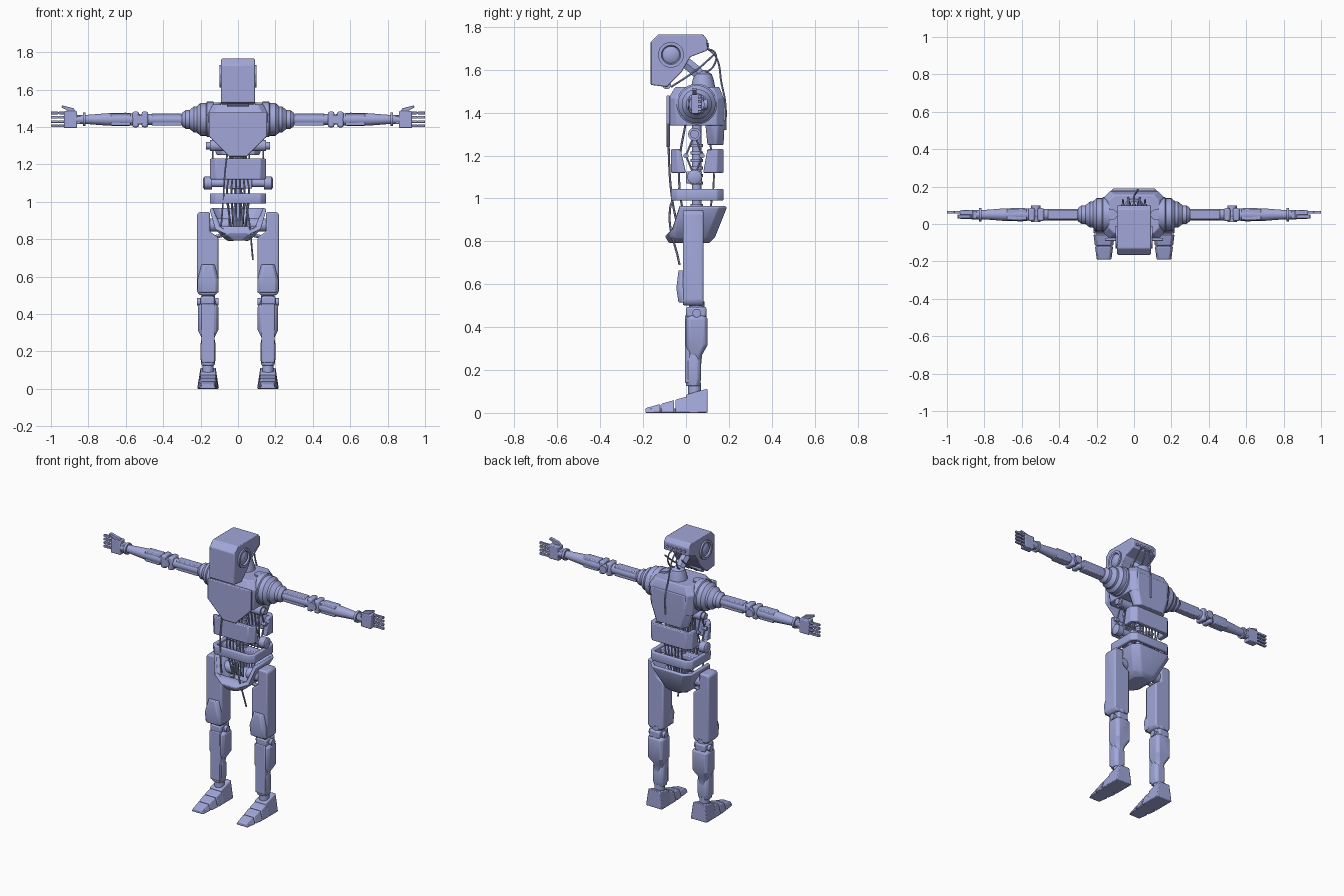
import bpy, bmesh, math

cube = bpy.data.objects.get("Cube")
if cube:
    bpy.data.objects.remove(cube, do_unlink=True)

material = bpy.data.materials.new("periwinkle")
material.use_nodes = True
material.diffuse_color = (.36, .39, .7, 1)
material.node_tree.nodes["Principled BSDF"].inputs["Base Color"].default_value = material.diffuse_color

# Shared lines of the body
SOFT = .005
FRONT, BACK = -.08, .175
MID = .05
ARM = (MID, 1.44)
LEG = .16
HALF_WAIST = .15
CUT = .03


def activate(ob):
    bpy.ops.object.select_all(action="DESELECT")
    ob.select_set(True)
    bpy.context.view_layer.objects.active = ob


def finish(ob, bevel, mirror, shell):
    """Colour, thicken, bevel, mirror and shade one part."""
    ob.data.materials.append(material)
    if shell:
        ob.modifiers.new("shell", "SOLIDIFY").thickness = shell
    if bevel:
        modifier = ob.modifiers.new("bevel", "BEVEL")
        modifier.width, modifier.segments = bevel, 2
    if mirror:
        ob.modifiers.new("mirror", "MIRROR")
    activate(ob)
    bpy.ops.object.shade_smooth_by_angle(angle=math.radians(35))


def link(name, data):
    ob = bpy.data.objects.new(name, data)
    bpy.context.collection.objects.link(ob)
    return ob


def loft(name, rings, cap_start=True, cap_end=True, bevel=SOFT, mirror=False, shell=0):
    """Skin a list of equal point rings."""
    bm = bmesh.new()
    loops = [[bm.verts.new(point) for point in ring] for ring in rings]
    for low, high in zip(loops, loops[1:]):
        for i in range(len(low)):
            bm.faces.new((low[i - 1], low[i], high[i], high[i - 1]))
    if cap_start:
        bm.faces.new(loops[0])
    if cap_end:
        bm.faces.new(loops[-1])
    bmesh.ops.recalc_face_normals(bm, faces=bm.faces)
    mesh = bpy.data.meshes.new(name)
    bm.to_mesh(mesh)
    bm.free()
    finish(link(name, mesh), bevel, mirror, shell)


def place(axis, along, u, v):
    return {"x": (along, u, v), "y": (u, along, v), "z": (u, v, along)}[axis]


def prism(name, axis, start, end, outline, **options):
    """Extrude a flat outline along an axis."""
    loft(name, [[place(axis, along, u, v) for u, v in outline] for along in (start, end)], **options)


def box(name, x, y, z, **options):
    prism(name, "z", *z, [(x[0], y[0]), (x[1], y[0]), (x[1], y[1]), (x[0], y[1])], **options)


def lathe(name, axis, centre, profile, sides=28, mirror=False):
    """Turn (position, radius) pairs round an axis."""
    angles = [math.tau * i / sides for i in range(sides)]
    u, v = centre
    loft(name, [[place(axis, along, u + r * math.cos(a), v + r * math.sin(a)) for a in angles]
                for along, r in profile], bevel=0, mirror=mirror)


def rod(name, axis, centre, start, end, radius, **options):
    lathe(name, axis, centre, [(start, radius), (end, radius)], **options)


def octagon(z, half, front, back, cut=CUT, middle=0):
    """Level rectangle with cut corners."""
    right = [(half - cut, front), (half, front + cut), (half, back - cut), (half - cut, back)]
    return [(middle + x, y, z) for x, y in right] + [(middle - x, y, z) for x, y in reversed(right)]


def leg_loft(name, *sections, **options):
    loft(name, [octagon(*section, cut=.015, middle=LEG) for section in sections], mirror=True, **options)


def tube(name, points, radius=SOFT, mirror=False):
    curve = bpy.data.curves.new(name, "CURVE")
    curve.dimensions, curve.bevel_depth, curve.bevel_resolution = "3D", radius, 1
    curve.resolution_u, curve.use_fill_caps = 6, True
    spline = curve.splines.new("BEZIER")
    spline.bezier_points.add(len(points) - 1)
    for knot, point in zip(spline.bezier_points, points):
        knot.co = point
        knot.handle_left_type = knot.handle_right_type = "AUTO"
    activate(link(name, curve))
    bpy.ops.object.convert(target="MESH")
    finish(bpy.context.object, 0, mirror, 0)


# Head
prism("head", "x", -.09, .09, [(-.165, 1.73), (-.13, 1.765), (.08, 1.765), (.1, 1.74), (.1, 1.69), (.02, 1.66),
                               (-.02, 1.59), (-.09, 1.52), (-.165, 1.53)])
lathe("ear_disc", "x", (-.07, 1.67), [(.08, .06), (.1, .06), (.1, .045), (.09, .04), (.1, .025)], mirror=True)
rod("chin_sensor", "x", (-.09, 1.53), -.06, .06, .02)
for i in range(-2, 3):
    rod("head_bolt", "y", (i * CUT, 1.715), .09, .108, .01, sides=12)

# Neck
tube("neck_post", [(0, .08, 1.56), (0, .04, 1.6), (0, -.01, 1.64)], radius=.03)
lathe("neck_ball", "z", (0, .08), [(1.5, .06), (1.55, .05), (1.58, .04), (1.6, .01)])

# Chest
loft("chest", [octagon(1.34, HALF_WAIST, FRONT, BACK), octagon(1.47, .16, FRONT, BACK),
               octagon(1.52, .135, -MID, .155)])
shield = [(.155, 1.48), (.155, 1.35), (.045, 1.24)]
prism("chest_shield", "y", FRONT - .012, FRONT + SOFT, shield + [(-x, z) for x, z in reversed(shield)])
loft("back_panel", [octagon(1.25, .115, .1, BACK), octagon(1.35, .145, .09, .18), octagon(1.47, .145, .09, .18)])
rod("collar_knob", "z", (.12, MID), 1.5, 1.53, CUT, mirror=True)

# Arms
lathe("shoulder", "x", ARM, [(.13, .095), (.165, .095), (.17, .088), (.2, .088), (.22, .07), (.235, .07),
                             (.26, .05), (.28, .05), (.3, .035)], mirror=True)
rod("upper_arm", "x", ARM, .28, .5, CUT, mirror=True)


def arm_box(name, start, end, half_depth, half_height, **options):
    y, z = ARM
    box(name, (start, end), (y - half_depth, y + half_depth), (z - half_height, z + half_height),
        mirror=True, **options)


arm_box("upper_arm_plate", .3, .46, .025, .033)
for start in (.48, .53):
    arm_box("elbow_clamp", start, start + .035, .035, .042, bevel=.01)
rod("elbow_pin", "y", (.525, ARM[1]), .01, .1, .025, mirror=True)
lathe("forearm", "x", ARM, [(.5, .025), (.6, .036), (.7, .033), (.8, .025), (.87, .025)], mirror=True)
rod("wrist_ring", "x", ARM, .815, .83, .036, mirror=True)
arm_box("forearm_guard", .575, .68, CUT, .033)

# Hands
arm_box("palm", .86, .93, .024, .045)
arm_box("palm_root", .84, .87, .02, .025)
for i in range(4):
    z = ARM[1] + (i - 1.5) * .023
    for name, start, end, thick in (("finger_base", .92, .957, .007), ("knuckle", .94, .98, .004),
                                    ("finger_tip", .96, 1, .007)):
        box(name, (start, end), (.055, .07), (z - thick, z + thick), bevel=.002, mirror=True)
prism("thumb", "y", CUT, MID, [(.86, 1.475), (.89, 1.475), (.945, 1.505), (.94, 1.515), (.88, 1.5)],
      bevel=.002, mirror=True)

# Waist linkage
WAIST, RIB = (.04, 1.1), (.04, 1.3)
lathe("rib_joint", "x", RIB, [(.07, .03), (.15, .03), (.15, .02), (.17, .02)], mirror=True)
lathe("waist_joint", "x", WAIST, [(.14, .024), (.14, .034), (.18, .034), (.186, .025)], mirror=True)
rod("waist_axle", "x", WAIST, -HALF_WAIST, HALF_WAIST, .022)
box("waist_carrier", (-.075, .075), (0, .075), (1.07, 1.125))
for y in (0, .075):
    for joint in (RIB, WAIST):
        tube("waist_link", [(.135, *joint), (.135, y, 1.2)], mirror=True)
    rod("link_pivot", "x", (y, 1.2), .12, HALF_WAIST, .012, sides=14, mirror=True)
rod("spine", "z", (0, MID), .9, 1.36, .022)
for i in range(9):
    z = .96 + i * .035
    rod("vertebra", "z", (0, MID), z, z + .015, CUT)


# Waist plates
def wrap(z, outer, inner):
    """Bracket outline with an outer face and two returns."""
    shoulder = outer + math.copysign(CUT, inner - outer)
    inside = HALF_WAIST - CUT
    half = [(inside, outer), (HALF_WAIST, shoulder), (HALF_WAIST, inner), (inside, inner), (inside, shoulder)]
    return [(x, y, z) for x, y in half] + [(-x, y, z) for x, y in reversed(half)]


loft("waist_front_plate", [wrap(1.12, -.07, 0), wrap(1.23, -.07, -.025)])
loft("waist_back_plate", [wrap(1.12, BACK, .08), wrap(1.23, BACK, .1)])
loft("waist_ring", [octagon(z, HALF_WAIST, -.07, BACK) for z in (.99, 1.045)],
     cap_start=False, cap_end=False, shell=.025)
box("waist_ring_brace", (-.14, .14), (.02, .075), (1, 1.03))

# Pelvis bowl, with its front rim dipping
rim = [(x, y, .87 if y < -MID else z) for x, y, z in octagon(.968, .135, -.06, BACK)]
loft("pelvis", [octagon(.81, MID, -.07, .1), octagon(.83, .075, FRONT, .12), rim], cap_end=False, shell=.02)
rod("hip_joint", "x", (.04, .875), MID, LEG, .035, mirror=True)
tube("hip_strut", [(MID, CUT, .83), (.13, CUT, .81)], radius=.012, mirror=True)

# Thighs and knees
prism("thigh", "y", -.015, .082, [(.15, .945), (.21, .945), (.22, .93), (.22, .52), (.205, .5), (.12, .5),
                                  (.105, .52), (.105, .81), (.15, .84)], bevel=.02, mirror=True)
leg_loft("knee_guard", (.515, .057, -.035, .02), (.58, .057, -.045, .02), (.665, .035, -.035, .01))
lathe("knee_neck", "z", (LEG, MID), [(.43, .045), (.47, .045), (.48, .036), (.52, .036)], mirror=True)
rod("knee_pin", "x", (MID, .465), .105, .218, .02, mirror=True)
box("knee_bracket", (.125, .2), (0, .095), (.445, .495), bevel=.01, mirror=True)

# Shins
leg_loft("calf", (.22, .03, .01, .07), (.27, .033, .01, .075), (.315, .055, 0, .1), (.44, .055, 0, .1),
         (.455, .04, .01, .09))
leg_loft("lower_shin", (.125, .035, 0, .065), (LEG, .04, 0, .07), (.24, .04, 0, .07), (.29, .03, 0, .055))
box("shin_plate", (.125, .195), (-SOFT, .02), (.14, .455), mirror=True)
rod("ankle", "z", (LEG, .04), .08, .14, CUT, mirror=True)


# Feet
def foot_part(name, start, end, raised=0):
    """One wedge of the foot, which narrows and drops to the toe."""
    rings = []
    for y in (start, end):
        half = .058 + .13 * min(0, y + .06)
        top, height = half * .7, .075 + .28 * y + raised
        rings.append([(LEG - half, y, 0), (LEG + half, y, 0), (LEG + top, y, height), (LEG - top, y, height)])
    loft(name, rings, mirror=True)


foot_part("heel", 0, .1, raised=.01)
foot_part("midfoot", -.05, .01)
foot_part("forefoot", -.115, -.055)
foot_part("toe", -.19, -.12)
box("sole", (.12, .2), (-.17, .08), (0, .02), mirror=True)

# Cables
for i in range(6):
    x = (i - 2.5) * .024
    tube("torso_cable", [(x, 0, 1.36), (x * .7, -CUT, 1.18), (x, -CUT, 1.05), (x * .6, 0, .86)])
    tube("back_cable", [(x, .11, 1.28), (x, .13, 1.1), (x * .7, .1, .87)])
tube("front_cable", [(-.04, FRONT, 1.34), (-.065, FRONT, 1.2), (-.08, -.065, 1), (-.09, -.04, .87)])
tube("hanging_cable", [(.02, -CUT, 1.05), (MID, -.075, .95), (.08, -CUT, .69)])
tube("head_cable", [(CUT, .09, 1.7), (CUT, .135, 1.68), (CUT, .13, 1.62), (.015, .08, 1.58)], mirror=True)
tube("nape_cable", [(0, .1, 1.7), (0, .14, 1.66), (.01, .165, 1.54), (.02, .184, 1.44), (.02, .184, 1.32)])
tube("jaw_cable", [(.06, .13, 1.67), (MID, MID, 1.6), (CUT, -.07, 1.52)], mirror=True)
